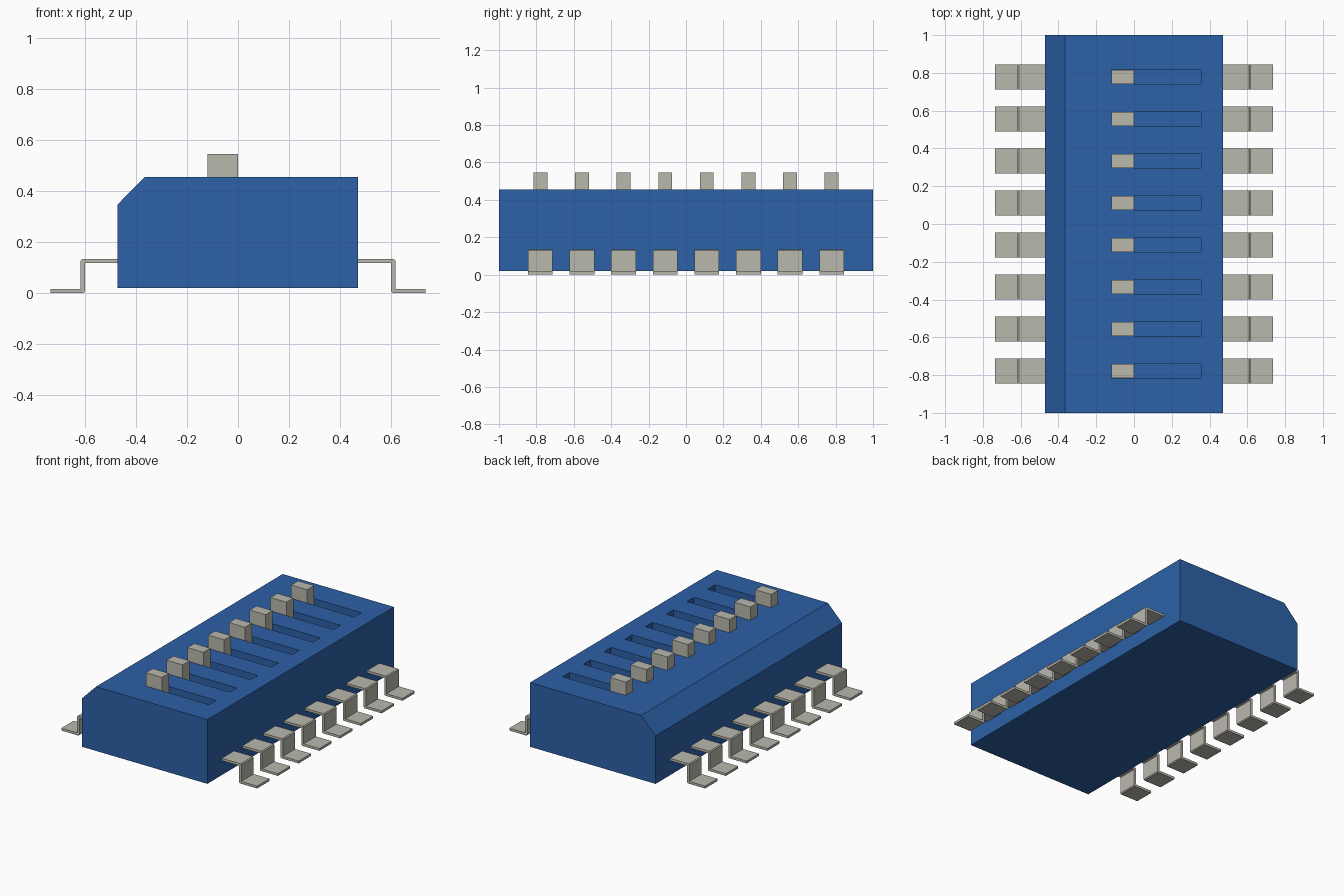
import bpy
import bmesh

if "Cube" in bpy.data.objects:
    bpy.data.objects.remove(bpy.data.objects["Cube"], do_unlink=True)

COUNT, PITCH = 8, 0.2225
ROWS = [(i - (COUNT - 1) / 2) * PITCH for i in range(COUNT)]
TOP, FLOOR = 0.456, 0.36


def material(name, color):
    mat = bpy.data.materials.new(name)
    mat.use_nodes = True
    mat.diffuse_color = (*color, 1)
    mat.node_tree.nodes["Principled BSDF"].inputs["Base Color"].default_value = (*color, 1)
    return mat


BLUE = material("blue plastic", (0.026, 0.119, 0.385))
METAL = material("pale grey", (0.49, 0.48, 0.42))


def extrude_profile(name, points, y0, y1, mat):
    """Solid made by sweeping an x-z profile from y0 to y1."""
    bm = bmesh.new()
    face = bm.faces.new([bm.verts.new((x, y0, z)) for x, z in points])
    ext = bmesh.ops.extrude_face_region(bm, geom=[face])
    verts = [g for g in ext["geom"] if isinstance(g, bmesh.types.BMVert)]
    bmesh.ops.translate(bm, verts=verts, vec=(0, y1 - y0, 0))
    bmesh.ops.recalc_face_normals(bm, faces=bm.faces)
    mesh = bpy.data.meshes.new(name)
    bm.to_mesh(mesh)
    bm.free()
    mesh.materials.append(mat)
    obj = bpy.data.objects.new(name, mesh)
    bpy.context.collection.objects.link(obj)
    return obj


def box(name, x0, x1, y, width, z0, z1, mat):
    points = [(x0, z0), (x1, z0), (x1, z1), (x0, z1)]
    return extrude_profile(name, points, y - width / 2, y + width / 2, mat)


# Housing with one chamfered long edge
body = extrude_profile("housing", [(-0.472, 0.02), (0.47, 0.02), (0.47, TOP),
                                   (-0.365, TOP), (-0.472, 0.347)], -1, 1, BLUE)

# Slider slots cut into the top
for i, y in enumerate(ROWS):
    cutter = box(f"slot_cutter_{i + 1}", -0.12, 0.355, y, 0.076, FLOOR, 0.6, BLUE)
    cutter.hide_render = True
    cutter.hide_set(True)
    cut = body.modifiers.new(f"slot {i + 1}", "BOOLEAN")
    cut.operation = "DIFFERENCE"
    cut.solver = "EXACT"
    cut.object = cutter

# Bake the slots and drop the cutters
bpy.context.view_layer.update()
depsgraph = bpy.context.evaluated_depsgraph_get()
cut_mesh = bpy.data.meshes.new_from_object(body.evaluated_get(depsgraph))
body.modifiers.clear()
body.data = cut_mesh
for obj in [o for o in bpy.data.objects if o.name.startswith("slot_cutter")]:
    bpy.data.objects.remove(obj, do_unlink=True)

# Slider knobs
for i, y in enumerate(ROWS):
    box(f"slider_knob_{i + 1}", -0.12, 0, y, 0.074, FLOOR, 0.546, METAL)

# Gull-wing leads: shoulder, drop and foot, with softly eased bends
T, SHOULDER, BEND, TIP, ROOT = 0.016, 0.134, 0.616, 0.735, 0.45
E = 0.006
half = [(ROOT, SHOULDER - T), (BEND - T, SHOULDER - T), (BEND - T, E),
        (BEND - T + E, 0), (TIP, 0), (TIP, T), (BEND, T),
        (BEND, SHOULDER - E), (BEND - E, SHOULDER), (ROOT, SHOULDER)]
for side, sign in (("left", 1), ("right", -1)):
    for i, y in enumerate(ROWS):
        points = [(sign * x, z) for x, z in half]
        extrude_profile(f"{side}_lead_{i + 1}", points, y - 0.066, y + 0.066, METAL)
